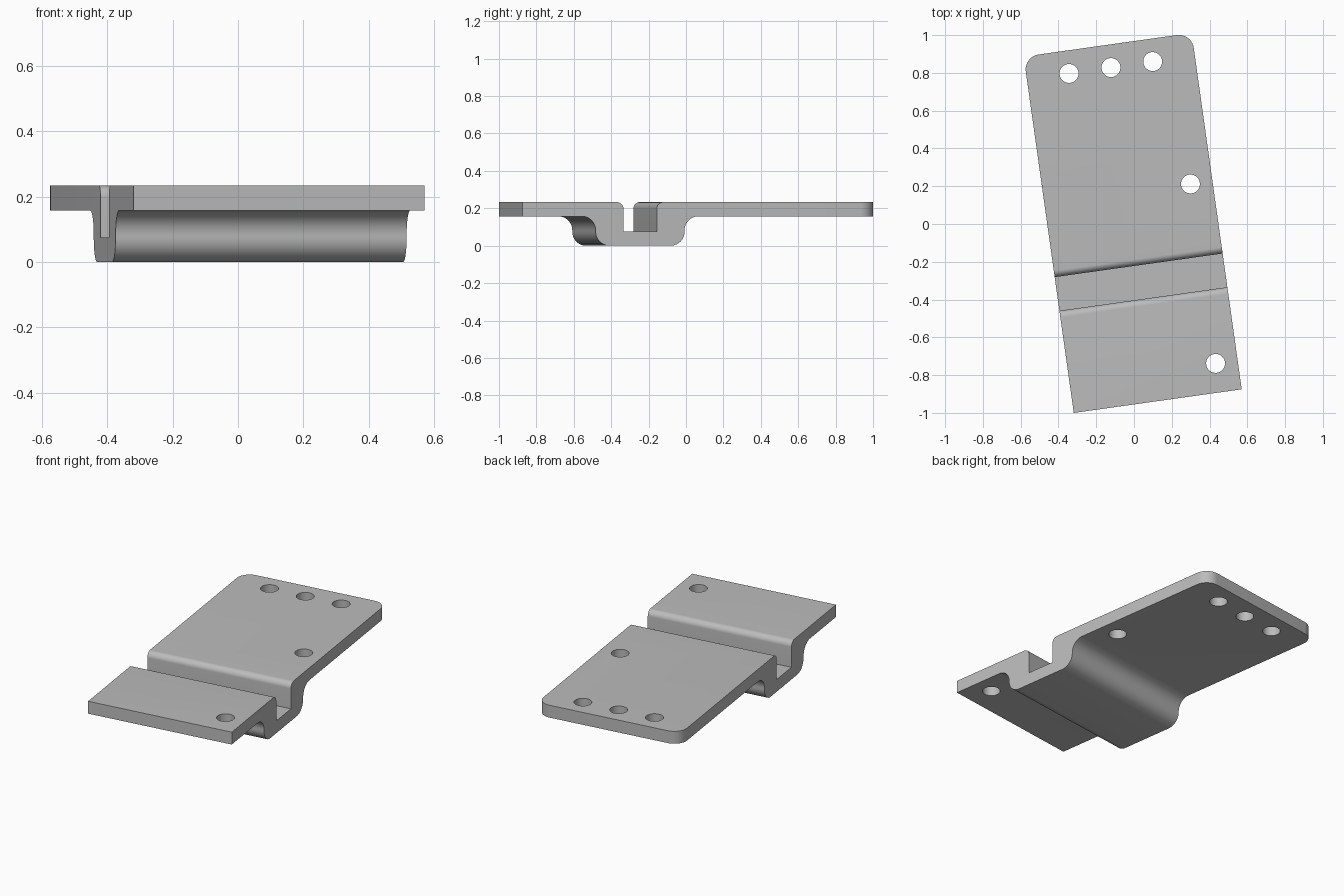
import bpy, bmesh
from math import radians, sin, cos
from mathutils import Matrix, Vector

cube = bpy.data.objects.get("Cube")
if cube:
    bpy.data.objects.remove(cube, do_unlink=True)

TURN = Matrix.Rotation(radians(8), 4, 'Z')   # the plate sits turned about z
LEFT, RIGHT = -0.455, 0.443                  # across the plate
FRONT, BACK, SLOT = -0.946, 0.959, -0.31     # along the plate
TOP, UNDER, FLOOR = 0.233, 0.157, 0.075
BEND, LIP = 0.075, 0.035                     # bend radii


def arc(cx, cz, r, start, end, steps=12):
    angles = [radians(start + (end - start) * i / steps) for i in range(steps + 1)]
    return [(cx + r * cos(a), cz + r * sin(a)) for a in angles]


def half_profile(reach):
    """Outline of one side of the channel, from the underside to the slot floor."""
    return (arc(0.24 - BEND, BEND, BEND, -90, 0)
            + arc(0.24 + BEND, UNDER - BEND, BEND, 180, 90)
            + [(reach, UNDER), (reach, TOP)]
            + arc(0.09 + LIP, TOP - LIP, LIP, 90, 180)
            + [(0.09, FLOOR)])


def new_object(name, bm):
    bmesh.ops.recalc_face_normals(bm, faces=bm.faces)
    mesh = bpy.data.meshes.new(name)
    bm.to_mesh(mesh)
    bm.free()
    obj = bpy.data.objects.new(name, mesh)
    bpy.context.collection.objects.link(obj)
    return obj


# Material
grey = bpy.data.materials.new("plain grey")
grey.use_nodes = True
colour = (0.5, 0.5, 0.5, 1)
grey.diffuse_color = colour
grey.node_tree.nodes["Principled BSDF"].inputs["Base Color"].default_value = colour

# Stepped plate: profile extruded across the width
back_side = [(SLOT + d, z) for d, z in half_profile(BACK - SLOT)]
front_side = [(SLOT - d, z) for d, z in reversed(half_profile(SLOT - FRONT))]
bm = bmesh.new()
outline = bm.faces.new([bm.verts.new((LEFT, y, z)) for y, z in back_side + front_side])
extruded = bmesh.ops.extrude_face_region(bm, geom=[outline])["geom"]
bmesh.ops.translate(bm, vec=(RIGHT - LEFT, 0, 0),
                    verts=[v for v in extruded if isinstance(v, bmesh.types.BMVert)])

# Rounded back corners
corners = [e for e in bm.edges
           if all(abs(v.co.y - BACK) < 1e-4 for v in e.verts)
           and abs(e.verts[0].co.z - e.verts[1].co.z) > 0.01]
bmesh.ops.bevel(bm, geom=corners, offset=0.08, offset_type='OFFSET', segments=12,
                profile=0.5, affect='EDGES')
bmesh.ops.transform(bm, matrix=TURN, verts=bm.verts)
plate = new_object("stepped_plate", bm)
plate.data.materials.append(grey)

# Screw holes
holes = [(-0.344, 0.797), (-0.122, 0.828), (0.099, 0.86), (0.299, 0.212), (0.432, -0.738)]
bm = bmesh.new()
for x, y in holes:
    bmesh.ops.create_cone(bm, cap_ends=True, segments=48, radius1=0.05, radius2=0.05,
                          depth=0.3, matrix=Matrix.Translation(Vector((x, y, 0.2))))
cutter = new_object("hole_cutter", bm)
cutter.hide_render = True
cutter.data.materials.append(grey)

bpy.ops.object.select_all(action='DESELECT')
plate.select_set(True)
bpy.context.view_layer.objects.active = plate
cut = plate.modifiers.new("holes", 'BOOLEAN')
cut.operation = 'DIFFERENCE'
cut.solver = 'EXACT'
cut.object = cutter
bpy.ops.object.modifier_apply(modifier=cut.name)
bpy.data.objects.remove(cutter, do_unlink=True)
bpy.ops.object.shade_smooth_by_angle(angle=radians(30))
